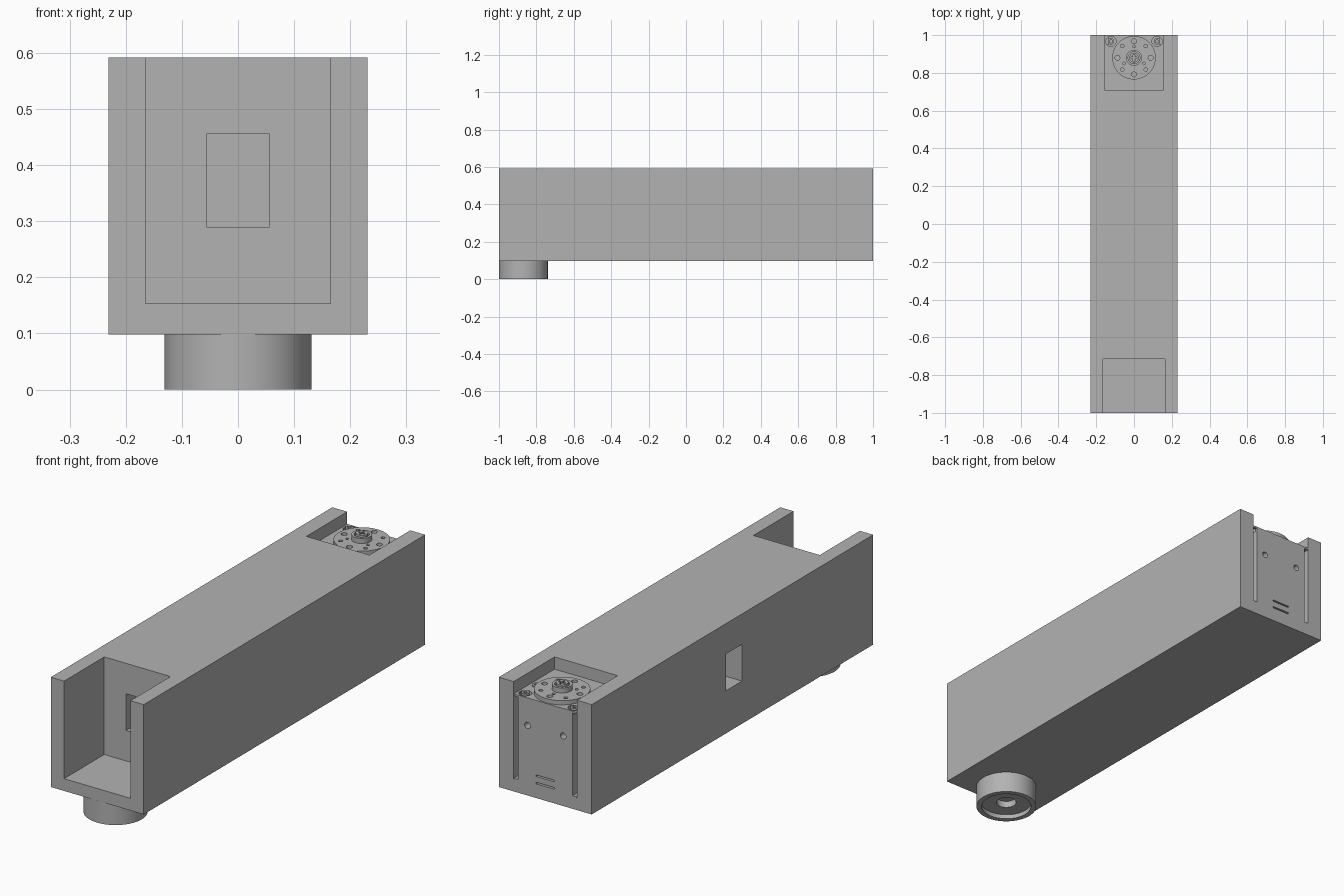
import bpy, bmesh, math
from mathutils import Matrix

cube = bpy.data.objects.get("Cube")
if cube:
    bpy.data.objects.remove(cube, do_unlink=True)

grey = bpy.data.materials.new("plain grey")
grey.use_nodes = True
COLOUR = (0.45, 0.45, 0.45, 1)
grey.diffuse_color = COLOUR
grey.node_tree.nodes["Principled BSDF"].inputs["Base Color"].default_value = COLOUR


def finish(name, bm):
    mesh = bpy.data.meshes.new(name)
    bm.to_mesh(mesh)
    bm.free()
    mesh.materials.append(grey)
    ob = bpy.data.objects.new(name, mesh)
    bpy.context.collection.objects.link(ob)
    return ob


def box(name, x, y, z):
    """Box from (min, max) pairs."""
    bm = bmesh.new()
    bmesh.ops.create_cube(bm, size=1)
    for v in bm.verts:
        for i, (lo, hi) in enumerate((x, y, z)):
            v.co[i] = lo if v.co[i] < 0 else hi
    return finish(name, bm)


def cyl(name, x, y, z, r, along_y=False, sides=48):
    """Cylinder over a (min, max) z range, or over a y range if along_y."""
    bm = bmesh.new()
    span = y if along_y else z
    bmesh.ops.create_cone(bm, cap_ends=True, segments=sides, radius1=r,
                          radius2=r, depth=span[1] - span[0])
    mid = sum(span) / 2
    if along_y:
        m = Matrix.Translation((x, mid, z)) @ Matrix.Rotation(math.pi / 2, 4, "X")
    else:
        m = Matrix.Translation((x, y, mid))
    bm.transform(m)
    return finish(name, bm)


def cut(ob, cutters):
    bpy.context.view_layer.objects.active = ob
    for c in cutters:
        mod = ob.modifiers.new("cut", "BOOLEAN")
        mod.operation = "DIFFERENCE"
        mod.solver = "EXACT"
        mod.object = c
        bpy.ops.object.modifier_apply(modifier=mod.name)
        bpy.data.objects.remove(c, do_unlink=True)


def smooth(ob):
    bpy.ops.object.select_all(action="DESELECT")
    ob.select_set(True)
    bpy.context.view_layer.objects.active = ob
    bpy.ops.object.shade_smooth_by_angle(angle=math.radians(30))


TOP, BASE, FLOOR = 0.592, 0.098, 0.153
LID = 0.537          # top of the motor case
AY = 0.88            # motor axis

# Long beam with an open pocket at each end and a cable channel
beam = box("beam", (-0.231, 0.231), (-1, 1), (BASE, TOP))
cut(beam, [
    box("front_pocket", (-0.165, 0.165), (-1.1, -0.715), (FLOOR, 0.7)),
    box("rear_pocket", (-0.157, 0.157), (0.71, 1.1), (FLOOR, 0.7)),
    box("channel", (-0.056, 0.056), (-0.8, 0.8), (0.29, 0.455)),
    box("side_exit", (-0.3, 0), (-0.068, 0.046), (0.29, 0.455)),
])

# Motor case with corner grooves, rear screw holes and vents
case = box("motor_case", (-0.1565, 0.1565), (0.71, 1), (FLOOR, LID))
cutters = []
for s in (-1, 1):
    cutters += [
        box("groove", sorted((s * 0.136, s * 0.2)), (0.95, 1.1), (FLOOR + 0.004, LID - 0.008)),
        cyl("rear_hole", s * 0.089, (0.96, 1.1), 0.413, 0.014, True, 24),
        cyl("lid_hole", s * 0.122, 0.967, (LID - 0.02, 0.7), 0.027, sides=32),
    ]
for z in (0.162, 0.195):
    cutters.append(box("vent", (-0.045, 0.045), (0.985, 1.1), (z, z + 0.007)))
cut(case, cutters)
smooth(case)

# Case screws
for name, x, y, r in (("left_case_screw", 0.122, 0.967, 0.017),
                      ("right_case_screw", -0.122, 0.967, 0.017),
                      ("side_case_screw", 0.127, AY, 0.02)):
    screw = cyl(name, x, y, (LID - 0.022, LID + 0.004), r, sides=24)
    cut(screw, [cyl("socket", x, y, (LID - 0.008, 0.7), r * 0.55, sides=6)])
    smooth(screw)

# Round output horn with its ring of holes
horn = cyl("output_horn", 0, AY, (LID - 0.01, 0.556), 0.115, sides=64)
holes = []
for i in range(8):
    a = i * math.pi / 4
    holes.append(cyl("hole", 0.088 * math.cos(a), AY + 0.088 * math.sin(a),
                     (LID + 0.002, 0.7), 0.009 if i % 2 else 0.013, sides=20))
for i in range(3):
    a = math.pi / 2 + i * math.tau / 3
    holes.append(cyl("hole", 0.06 * math.cos(a), AY + 0.06 * math.sin(a),
                     (LID + 0.002, 0.7), 0.007, sides=16))
cut(horn, holes)
smooth(horn)

# Central hub and cross-head screw
hub = cyl("horn_hub", 0, AY, (0.55, 0.579), 0.042)
cut(hub, [cyl("bore", 0, AY, (0.568, 0.7), 0.031)])
smooth(hub)
hub_screw = cyl("hub_screw", 0, AY, (0.56, 0.585), 0.025, sides=32)
cut(hub_screw, [
    box("slot", (-0.016, 0.016), (AY - 0.004, AY + 0.004), (0.575, 0.7)),
    box("slot", (-0.004, 0.004), (AY - 0.016, AY + 0.016), (0.575, 0.7)),
])
smooth(hub_screw)

# Round pivot foot under the front end
foot = cyl("pivot_foot", 0, -0.87, (0, BASE), 0.131, sides=64)
cut(foot, [
    cyl("recess", 0, -0.87, (-0.1, 0.02), 0.108, sides=64),
    cyl("bore", 0, -0.87, (-0.1, 0.05), 0.043),
])
smooth(foot)
